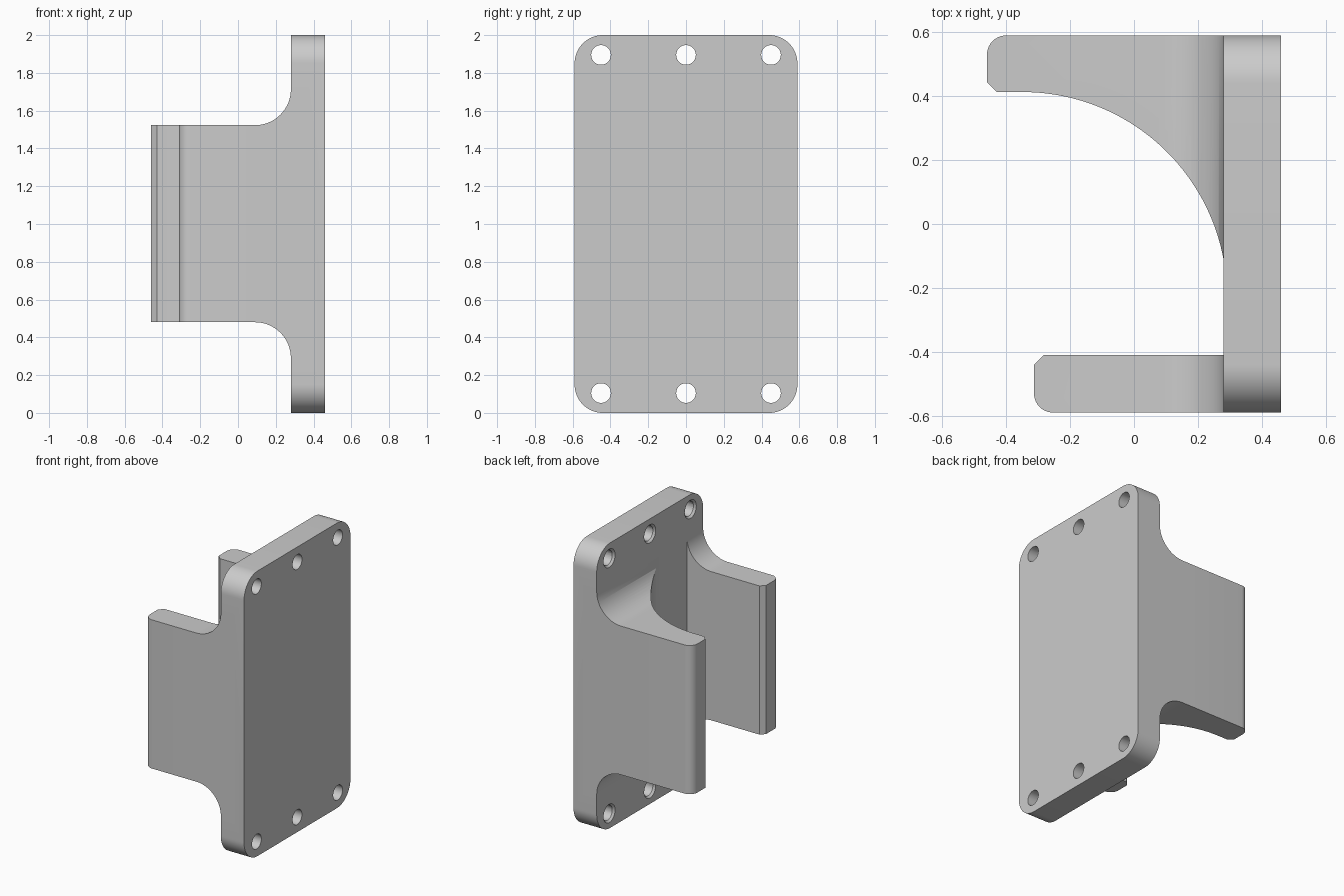
import bpy, bmesh, math
from mathutils import Matrix

cube = bpy.data.objects.get("Cube")
if cube:
    bpy.data.objects.remove(cube, do_unlink=True)

grey = bpy.data.materials.new("plain grey")
grey.use_nodes = True
grey.diffuse_color = (0.6, 0.6, 0.6, 1)
grey.node_tree.nodes["Principled BSDF"].inputs["Base Color"].default_value = (0.6, 0.6, 0.6, 1)

INNER, OUTER = 0.28, 0.46      # plate faces
HALF = 0.59                    # half depth
EMBED = 0.37                   # arms run into the plate up to here


def arc(cx, cy, r, start, end, steps=16):
    angles = [math.radians(start + (end - start) * i / steps) for i in range(steps + 1)]
    return [(cx + r * math.cos(a), cy + r * math.sin(a)) for a in angles]


def add_object(name, bm):
    bmesh.ops.recalc_face_normals(bm, faces=bm.faces)
    mesh = bpy.data.meshes.new(name)
    bm.to_mesh(mesh)
    bm.free()
    mesh.materials.append(grey)
    obj = bpy.data.objects.new(name, mesh)
    bpy.context.collection.objects.link(obj)
    return obj


def extrude(name, profile, axis, low, high):
    """Extrude a 2D profile, given in the two other axes, along an axis."""
    bm = bmesh.new()
    rings = []
    for level in (low, high):
        ring = []
        for point in profile:
            co = list(point)
            co.insert(axis, level)
            ring.append(bm.verts.new(co))
        rings.append(ring)
        bm.faces.new(ring)
    n = len(profile)
    for i in range(n):
        j = (i + 1) % n
        bm.faces.new((rings[0][i], rings[0][j], rings[1][j], rings[1][i]))
    return add_object(name, bm)


def hole_set(name, x, length, r1, r2):
    """Six round cutters, one for each bolt hole."""
    bm = bmesh.new()
    for y in (-0.45, 0, 0.45):
        for z in (0.105, 1.895):
            place = Matrix.Translation((x, y, z)) @ Matrix.Rotation(math.pi / 2, 4, 'Y')
            bmesh.ops.create_cone(bm, cap_ends=True, segments=32, radius1=r1,
                                  radius2=r2, depth=length, matrix=place)
    return add_object(name, bm)


def combine(target, tool, operation):
    mod = target.modifiers.new(operation.lower(), 'BOOLEAN')
    mod.operation, mod.object, mod.solver = operation, tool, 'EXACT'
    bpy.context.view_layer.objects.active = target
    bpy.ops.object.modifier_apply(modifier=mod.name)
    bpy.data.objects.remove(tool, do_unlink=True)


# Mounting plate with rounded corners
r = 0.15
outline = (arc(HALF - r, 2 - r, r, 0, 90) + arc(r - HALF, 2 - r, r, 90, 180)
           + arc(r - HALF, r, r, 180, 270) + arc(HALF - r, r, r, 270, 360))
bracket = extrude("mounting_bracket", outline, 0, INNER, OUTER)

# Arm footprints, seen from above
back_footprint = ([(EMBED, HALF)] + arc(-0.40, HALF - 0.06, 0.06, 90, 180, 10)
                  + [(-0.46, 0.443), (-0.43, 0.413)]
                  + arc(-0.35, -0.228, 0.641, 90, 10.6, 40) + [(EMBED, -0.11)])
front_footprint = ([(EMBED, -0.41), (-0.283, -0.41), (-0.313, -0.44)]
                   + arc(-0.253, 0.06 - HALF, 0.06, 180, 270, 10) + [(EMBED, -HALF)])

# Each arm is trimmed to a side outline that flares into the plate
f = 0.19
flare = ([(-0.6, 0.48)] + arc(INNER - f, 0.48 - f, f, 90, 0) + [(EMBED, 0.48 - f)]
         + [(EMBED, 1.523 + f)] + arc(INNER - f, 1.523 + f, f, 0, -90) + [(-0.6, 1.523)])
for name, footprint in (("back_arm", back_footprint), ("front_arm", front_footprint)):
    arm = extrude(name, footprint, 2, 0.2, 1.8)
    combine(arm, extrude("flare_trim", flare, 1, -0.8, 0.8), 'INTERSECT')
    combine(bracket, arm, 'UNION')

# Bolt holes, lightly countersunk on the inner face
combine(bracket, hole_set("bolt_holes", 0.38, 0.3, 0.052, 0.052), 'DIFFERENCE')
combine(bracket, hole_set("countersinks", INNER, 0.03, 0.077, 0.051), 'DIFFERENCE')

# Smooth curves, crisp edges
bpy.ops.object.select_all(action='DESELECT')
bracket.select_set(True)
bpy.context.view_layer.objects.active = bracket
bpy.ops.object.shade_smooth_by_angle(angle=math.radians(25))
